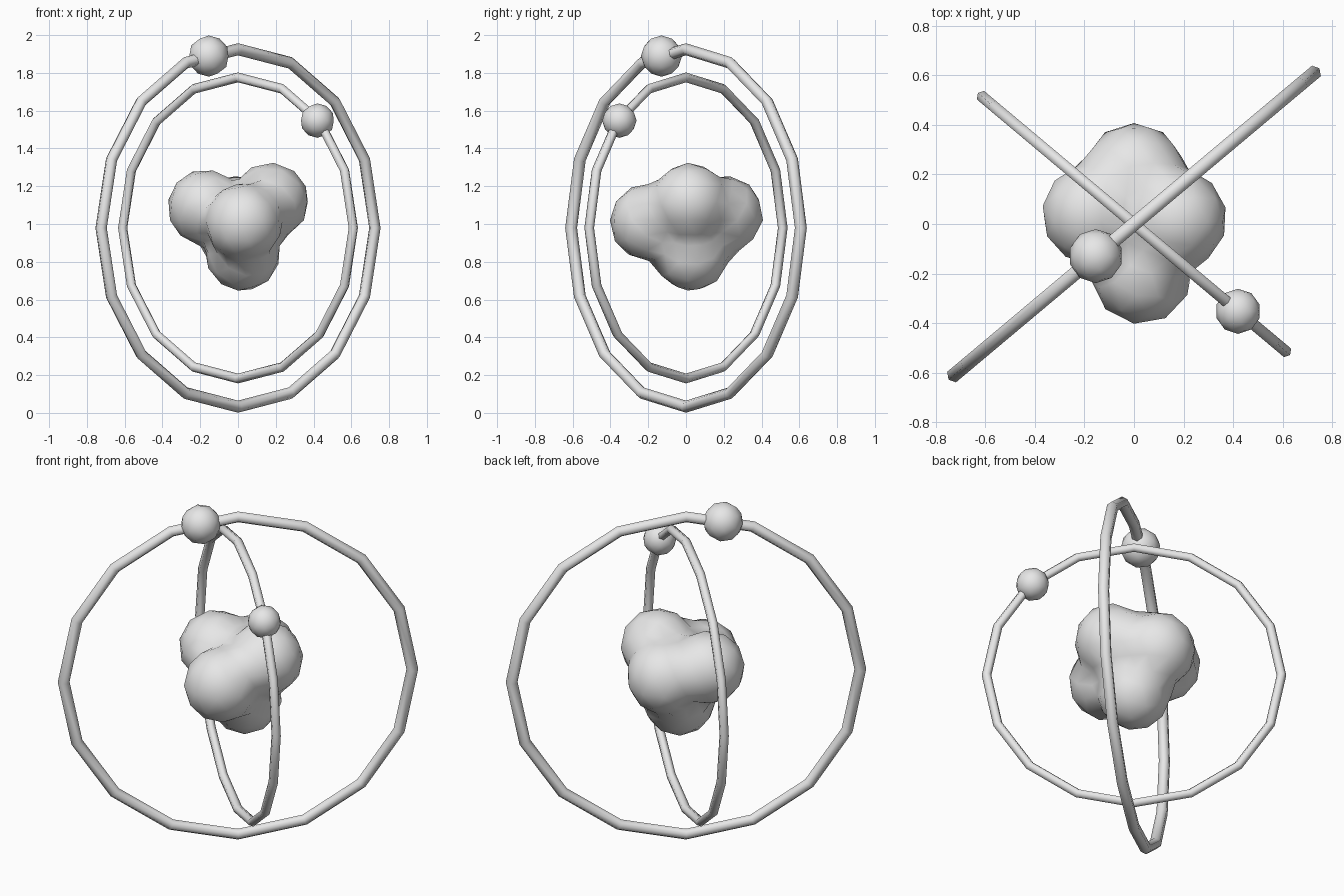
import bpy
import bmesh
from math import radians, sin, cos, sqrt
from mathutils import Vector

cube = bpy.data.objects.get("Cube")
if cube:
    bpy.data.objects.remove(cube, do_unlink=True)

GREY = (0.8, 0.8, 0.8, 1.0)
grey = bpy.data.materials.new("light_grey")
grey.use_nodes = True
grey.diffuse_color = GREY
grey.node_tree.nodes["Principled BSDF"].inputs["Base Color"].default_value = GREY

CENTRE_Z = 0.979


def finish(obj, name):
    """Name, colour and smooth-shade a part."""
    obj.name = name
    obj.data.materials.append(grey)
    for face in obj.data.polygons:
        face.use_smooth = True
    return obj


def orbit(name, radius, thickness, turn):
    """Upright low-poly ring turned about the vertical axis."""
    bpy.ops.mesh.primitive_torus_add(
        major_segments=16, minor_segments=6,
        major_radius=radius, minor_radius=thickness,
        location=(0, 0, CENTRE_Z), rotation=(radians(90), 0, radians(turn)))
    finish(bpy.context.object, name)


def electron(name, distance, tilt, turn, size):
    """Small ball on a ring, tilted away from the ring's top."""
    out = distance * sin(radians(tilt))
    up = distance * cos(radians(tilt))
    a = radians(turn)
    bpy.ops.mesh.primitive_ico_sphere_add(
        subdivisions=2, radius=size,
        location=(out * cos(a), out * sin(a), CENTRE_Z + up))
    finish(bpy.context.object, name)


# Orbits and the balls riding on them
orbit("outer_orbit", 0.946, 0.032, 40)
orbit("inner_orbit", 0.797, 0.026, -40)
electron("outer_electron", 0.932, 12.5, 220, 0.109)
electron("inner_electron", 0.79, 44, -40, 0.091)

# Nucleus: a ball pushed out to the surface of five overlapping lobes
CORE = Vector((0, 0.01, 1.02))
LOBES = [
    (Vector((-0.175, 0.04, 1.09)), 0.2),
    (Vector((0.17, 0.02, 1.12)), 0.205),
    (Vector((0.03, -0.2, 1.01)), 0.205),
    (Vector((0.0, 0.205, 1.05)), 0.205),
    (Vector((0.025, 0.03, 0.845)), 0.2),
]


def reach(direction):
    """Distance from the core to the blended outer surface of the lobes."""
    total = 0.0
    for centre, radius in LOBES:
        offset = centre - CORE
        along = offset.dot(direction)
        inside = along * along - offset.length_squared + radius * radius
        if inside > 0:
            total += max(along + sqrt(inside), 0) ** 16
    return max(total ** (1 / 16), 0.2)


bm = bmesh.new()
bmesh.ops.create_icosphere(bm, subdivisions=3, radius=1)
for v in bm.verts:
    direction = v.co.normalized()
    v.co = CORE + direction * reach(direction)
mesh = bpy.data.meshes.new("nucleus")
bm.to_mesh(mesh)
bm.free()
nucleus = bpy.data.objects.new("nucleus", mesh)
bpy.context.collection.objects.link(nucleus)
finish(nucleus, "nucleus")
